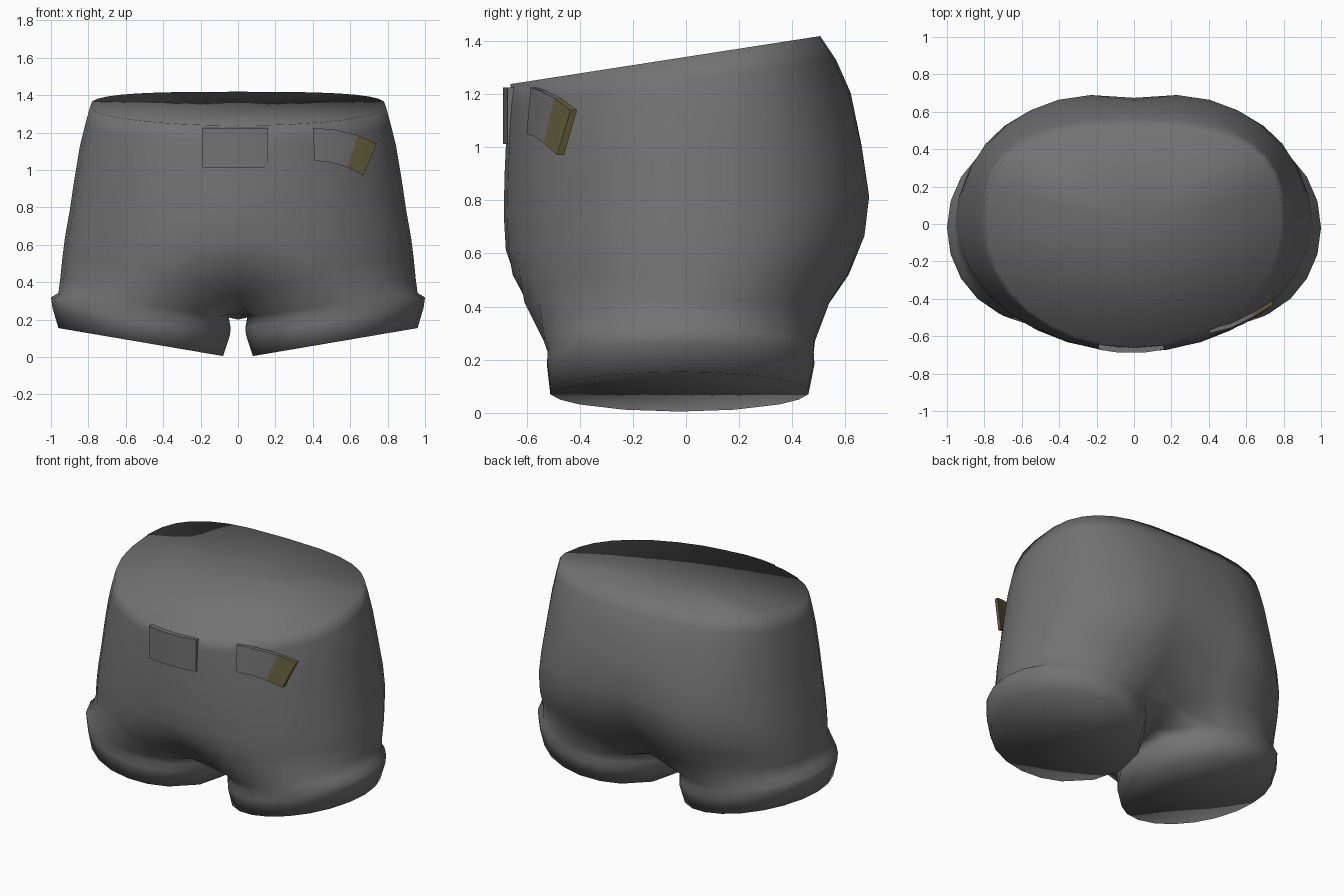
import bpy, math

if "Cube" in bpy.data.objects:
    bpy.data.objects.remove(bpy.data.objects["Cube"])

def mat(name, rgb):
    m = bpy.data.materials.new(name)
    m.diffuse_color = (*rgb, 1)
    m.use_nodes = True
    m.node_tree.nodes["Principled BSDF"].inputs["Base Color"].default_value = m.diffuse_color
    return m

GREY = mat("cloth grey", (0.17, 0.17, 0.17))
OLIVE = mat("olive", (0.14, 0.125, 0.05))
N = 16  # segments in half of the waist outline
M = N + 4  # segments round one leg

def make(name, verts, faces, mats=(GREY,), mirror=False, angle=40):
    me = bpy.data.meshes.new(name)
    me.from_pydata(verts, [], faces)
    ob = bpy.data.objects.new(name, me)
    bpy.context.collection.objects.link(ob)
    for m in mats:
        me.materials.append(m)
    bpy.ops.object.select_all(action='DESELECT')
    ob.select_set(True)
    bpy.context.view_layer.objects.active = ob
    if mirror:
        mod = ob.modifiers.new("mirror", 'MIRROR')
        mod.use_clip = True
        mod.merge_threshold = 0.002
        bpy.ops.object.modifier_apply(modifier=mod.name)
    bpy.ops.object.shade_smooth_by_angle(angle=math.radians(angle))
    return ob

def half_ring(z0, tilt, w, yf, yb, n=2.4, cf=0.0, cb=0.0, drop=0.0):
    """Half outline from front centre, round the side, to back centre."""
    pts = []
    for i in range(N + 1):
        a = -math.pi / 2 + math.pi * i / N
        e = 2 / n if a > 0 else 1.0
        x = w * max(math.cos(a), 0) ** e
        if i in (0, N):
            x = 0.0
        s = math.copysign(abs(math.sin(a)) ** e, a)
        dip = math.exp(-(x / 0.2) ** 2)
        y = s * (yb * (1 - cb * dip) if a > 0 else yf * (1 - cf * dip))
        pts.append((x, y, z0 + tilt * y - drop * dip))
    return pts

def leg_ring(cx, rx, ry, z_in, slope, cy=-0.02):
    """Closed leg outline, in step with a half outline plus three inner points."""
    angs = [-130 + 260 * i / N for i in range(N + 1)] + [155, 180, 205]
    pts = []
    for d in angs:
        a = math.radians(d)
        x = cx + rx * math.cos(a)
        pts.append((x, cy + ry * math.sin(a), z_in + slope * (x - cx + rx)))
    return pts

def bridge(a, b, n, closed):
    """Faces between an upper ring starting at a and a lower one at b."""
    last = n if closed else n - 1
    return [(b + i, b + (i + 1) % n, a + (i + 1) % n, a + i) for i in range(last)]

# Shorts: waist to crotch as half outlines
torso = [
    half_ring(1.34, 0.155, 0.79, 0.66, 0.505, 3.0),
    half_ring(1.25, 0.14, 0.815, 0.67, 0.565, 2.7),
    half_ring(1.13, 0.12, 0.845, 0.676, 0.62, 2.5),
    half_ring(0.95, 0.08, 0.875, 0.683, 0.675, 2.4, 0, 0.02),
    half_ring(0.78, 0.05, 0.90, 0.686, 0.71, 2.4, 0, 0.05),
    half_ring(0.64, 0.04, 0.925, 0.685, 0.70, 2.4, 0.01, 0.10),
    half_ring(0.52, 0.0, 0.94, 0.68, 0.65, 2.4, 0.05, 0.18),
    half_ring(0.42, 0.0, 0.95, 0.665, 0.58, 2.4, 0.28, 0.34, 0.11),
]
# Leg and rolled cuff outlines
legs = [
    leg_ring(0.505, 0.455, 0.515, 0.215, 0.14, -0.025),
    leg_ring(0.52, 0.48, 0.505, 0.16, 0.165),
    leg_ring(0.517, 0.475, 0.508, 0.12, 0.15),
    leg_ring(0.52, 0.44, 0.49, 0.005, 0.17, -0.025),
]
verts, faces = [], []
for k, r in enumerate(torso):
    if k:
        faces += bridge(len(verts) - len(r), len(verts), N + 1, False)
    verts += r
start = len(verts) - (N + 1)
verts += [(0, 0.17, 0.23), (0, 0, 0.20), (0, -0.21, 0.23)]  # crotch seam
for r in legs:
    faces += bridge(start, len(verts), M, True)
    start = len(verts)
    verts += r
# Closed underside of the leg and closed waist, shading run on smoothly
hub = len(verts)
verts.append((0.52, -0.025, 0.085))
faces += [(start + (i + 1) % M, start + i, hub) for i in range(M)]
top = len(verts)
verts.append((0, 0, 1.335))
faces += [(i, i + 1, top) for i in range(N)]
make("shorts", verts, faces, mirror=True, angle=180)

def strip(name, stations, mats=(GREY,), split=None):
    """Solid curved strip; each station is (top xyz, bottom xyz, depth)."""
    v, f = [], []
    for t, b, d in stations:
        v += [t, b, (b[0], b[1] + d, b[2]), (t[0], t[1] + d, t[2])]
    for k in range(len(stations) - 1):
        p, q = 4 * k, 4 * k + 4
        f += [(p + j, p + (j + 1) % 4, q + (j + 1) % 4, q + j) for j in range(4)]
    e = len(v) - 4
    f += [(3, 2, 1, 0), (e, e + 1, e + 2, e + 3)]
    ob = make(name, v, f, mats)
    if split is not None:
        for p in ob.data.polygons:
            p.material_index = int(p.center.x > split)
    return ob

# Front buckle plate
strip("buckle", [((x, y, 1.225), (x, y, 1.012), 0.03) for x, y in
                 ((-0.19, -0.672), (-0.08, -0.688), (0.05, -0.688), (0.16, -0.672))])

# Bent side tab with olive tip
strip("side_tab", [
    ((0.40, -0.585, 1.225), (0.41, -0.60, 1.05), 0.025),
    ((0.52, -0.555, 1.215), (0.50, -0.57, 1.04), 0.025),
    ((0.64, -0.495, 1.185), (0.585, -0.535, 1.015), 0.025),
    ((0.74, -0.435, 1.14), (0.67, -0.485, 0.97), 0.025),
], (GREY, OLIVE), 0.62)
